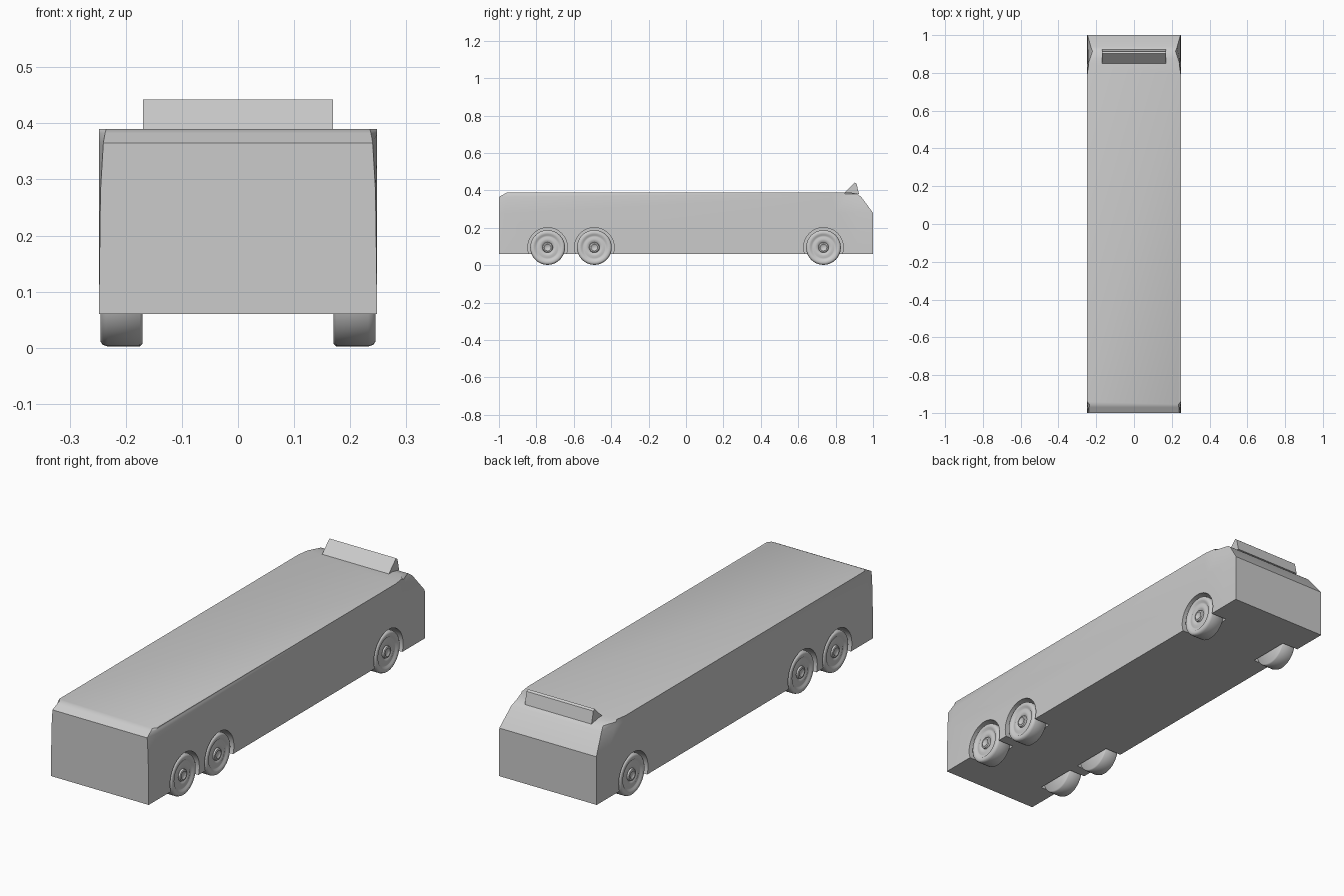
import bpy, bmesh, math
from mathutils import Matrix

cube = bpy.data.objects.get("Cube")
if cube:
    bpy.data.objects.remove(cube, do_unlink=True)

grey = bpy.data.materials.new("light grey")
grey.use_nodes = True
GREY = (0.6, 0.6, 0.6, 1)
grey.diffuse_color = GREY
grey.node_tree.nodes["Principled BSDF"].inputs["Base Color"].default_value = GREY


def make_object(name, bm, smooth=None):
    bmesh.ops.recalc_face_normals(bm, faces=bm.faces[:])
    mesh = bpy.data.meshes.new(name)
    bm.to_mesh(mesh)
    bm.free()
    mesh.materials.append(grey)
    obj = bpy.data.objects.new(name, mesh)
    bpy.context.collection.objects.link(obj)
    if smooth:
        bpy.ops.object.select_all(action='DESELECT')
        obj.select_set(True)
        bpy.context.view_layer.objects.active = obj
        bpy.ops.object.shade_smooth_by_angle(angle=math.radians(smooth))
    return obj


def loft(bm, rings):
    """Skin closed rings of equal length and cap both ends."""
    loops = [[bm.verts.new(p) for p in ring] for ring in rings]
    for a, b in zip(loops, loops[1:]):
        for i in range(len(a)):
            j = (i + 1) % len(a)
            bm.faces.new((a[i], a[j], b[j], b[i]))
    bm.faces.new(loops[0])
    bm.faces.new(loops[-1])


# Body: half outlines (x, y) at rising heights, mirrored across x
W = 0.248
levels = [
    (0.06, [(W, -1), (W, -0.99), (W, 0.83), (W, 0.92), (W, 1)]),
    (0.28, [(0.245, -1), (W, -0.97), (W, 0.80), (0.247, 0.91), (0.246, 1)]),
    (0.365, [(0.24, -1), (W, -0.95), (W, 0.78), (0.243, 0.86), (0.228, 0.937)]),
    (0.382, [(0.237, -0.97), (W, -0.945), (W, 0.78), (0.241, 0.85), (0.22, 0.915)]),
    (0.39, [(0.235, -0.955), (W, -0.94), (W, 0.79), (0.24, 0.845), (0.21, 0.875)]),
]
bm = bmesh.new()
loft(bm, [[(x, y, z) for x, y in half] + [(-x, y, z) for x, y in reversed(half)]
          for z, half in levels])
body = make_object("body", bm)

# Wheel arches cut out of the body
AXLES = {"front": 0.735, "middle": -0.49, "rear": -0.74}
AXLE_Z, TYRE_R, ARCH_R = 0.095, 0.093, 0.106
bm = bmesh.new()
for y in AXLES.values():
    for side in (-1, 1):
        bmesh.ops.create_cone(
            bm, cap_ends=True, segments=48, radius1=ARCH_R, radius2=ARCH_R, depth=0.14,
            matrix=Matrix.Translation((side * 0.235, y, AXLE_Z)) @ Matrix.Rotation(math.pi / 2, 4, 'Y'))
cutter = make_object("arch_cutter", bm)
cut = body.modifiers.new("arches", 'BOOLEAN')
cut.operation, cut.solver, cut.object = 'DIFFERENCE', 'EXACT', cutter
bpy.ops.object.select_all(action='DESELECT')
body.select_set(True)
bpy.context.view_layer.objects.active = body
bpy.ops.object.modifier_apply(modifier="arches")
bpy.data.objects.remove(cutter, do_unlink=True)
bpy.ops.object.shade_smooth_by_angle(angle=math.radians(35))

# Wheels: (radius, x) profile from the inner face to the hub cap, turned about the axle
PROFILE = [(0.088, 0.17), (TYRE_R, 0.175), (TYRE_R, 0.232), (0.09, 0.241), (0.084, 0.245),
           (0.07, 0.244), (0.064, 0.238), (0.056, 0.238), (0.046, 0.242), (0.034, 0.239),
           (0.028, 0.235), (0.025, 0.242), (0.018, 0.244), (0.014, 0.24)]


def wheel(name, side, y, steps=40):
    bm = bmesh.new()
    rings = []
    for r, x in PROFILE:
        angles = [2 * math.pi * i / steps for i in range(steps)]
        rings.append([(side * x, y + r * math.cos(a), AXLE_Z + r * math.sin(a)) for a in angles])
    loft(bm, rings)
    make_object(name, bm, 50)


for axle, y in AXLES.items():
    wheel(axle + "_wheel_left", 1, y)
    wheel(axle + "_wheel_right", -1, y)

# Wedge-shaped roof sign
bm = bmesh.new()
section = [(0.845, 0.385), (0.925, 0.38), (0.912, 0.435), (0.903, 0.442)]
loft(bm, [[(x, y, z) for y, z in section] for x in (-0.169, 0.169)])
make_object("roof_sign", bm)
